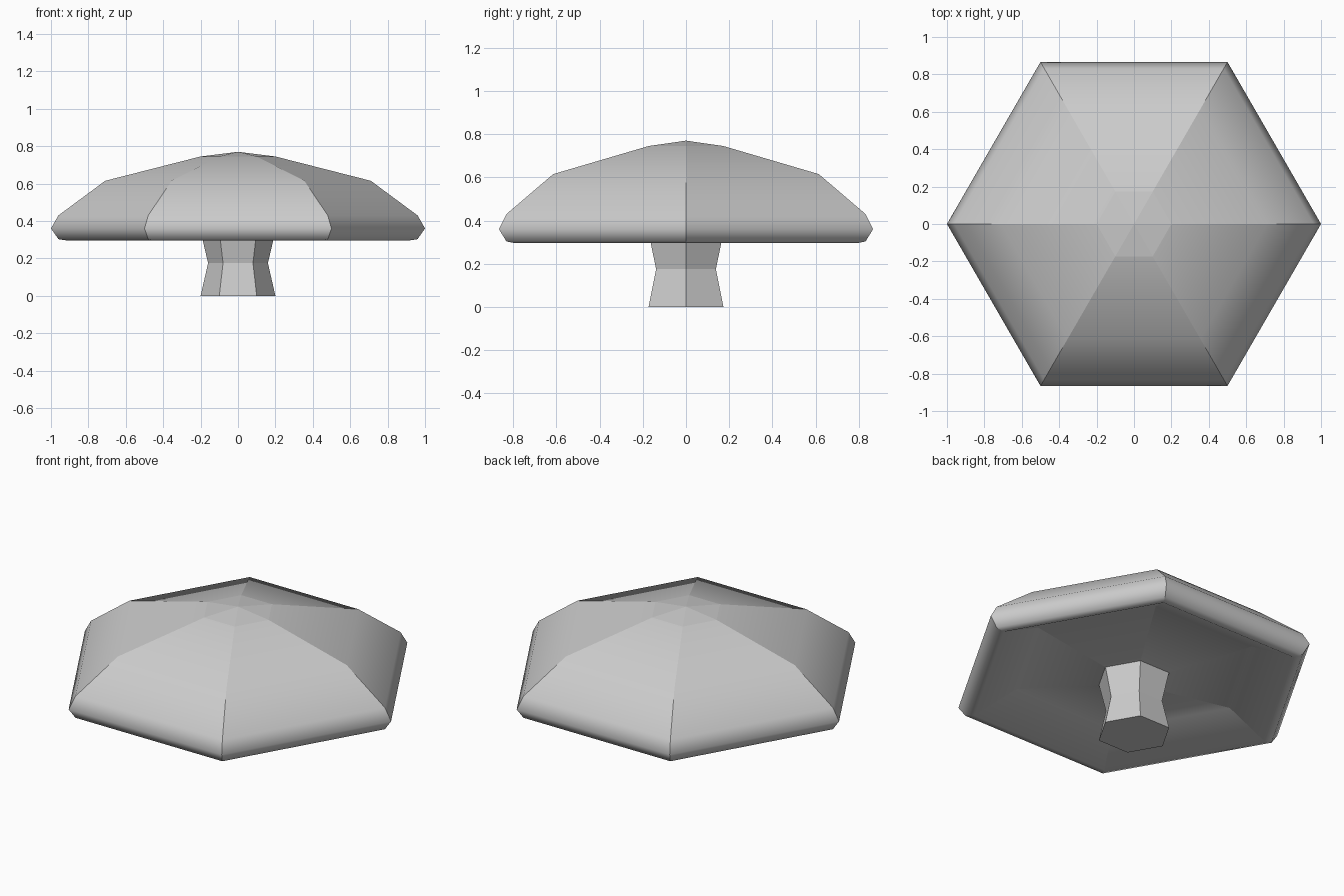
import bpy, bmesh
from math import cos, sin, pi, radians

if "Cube" in bpy.data.objects:
    bpy.data.objects.remove(bpy.data.objects["Cube"])

SIDES = 6

def lathe(name, profile, smooth):
    """Turn a (radius, height) profile into a six-sided solid; radius 0 makes a pole."""
    bm = bmesh.new()
    rings = []
    for r, z in profile:
        if r == 0:
            rings.append([bm.verts.new((0, 0, z))] * SIDES)
        else:
            rings.append([bm.verts.new((r * cos(2 * pi * i / SIDES),
                                        r * sin(2 * pi * i / SIDES), z))
                          for i in range(SIDES)])
    for a, b in zip(rings, rings[1:]):
        for i in range(SIDES):
            j = (i + 1) % SIDES
            quad = list(dict.fromkeys((a[i], a[j], b[j], b[i])))
            bm.faces.new(quad)
    bmesh.ops.recalc_face_normals(bm, faces=bm.faces)
    # Corner edges crease; horizontal rings of moderate bend stay soft
    for f in bm.faces:
        f.smooth = smooth
    for e in bm.edges:
        level = abs(e.verts[0].co.z - e.verts[1].co.z) < 1e-5
        e.smooth = level and radians(12) < e.calc_face_angle(0) < radians(65)
    mesh = bpy.data.meshes.new(name)
    bm.to_mesh(mesh)
    bm.free()
    obj = bpy.data.objects.new(name, mesh)
    bpy.context.collection.objects.link(obj)
    return obj

# Stem: pinched at the waist, running up into the cap
lathe("stem", [(0, 0), (0.2, 0), (0.16, 0.175), (0.2, 0.345)], False)

# Cap: dome, rounded rim and hollow underside meeting the stem
lathe("cap", [(0, 0.77), (0.2, 0.745), (0.71, 0.615), (0.96, 0.43),
              (1.0, 0.36), (0.96, 0.303), (0.91, 0.295),
              (0.67, 0.41), (0.2, 0.34)], True)
